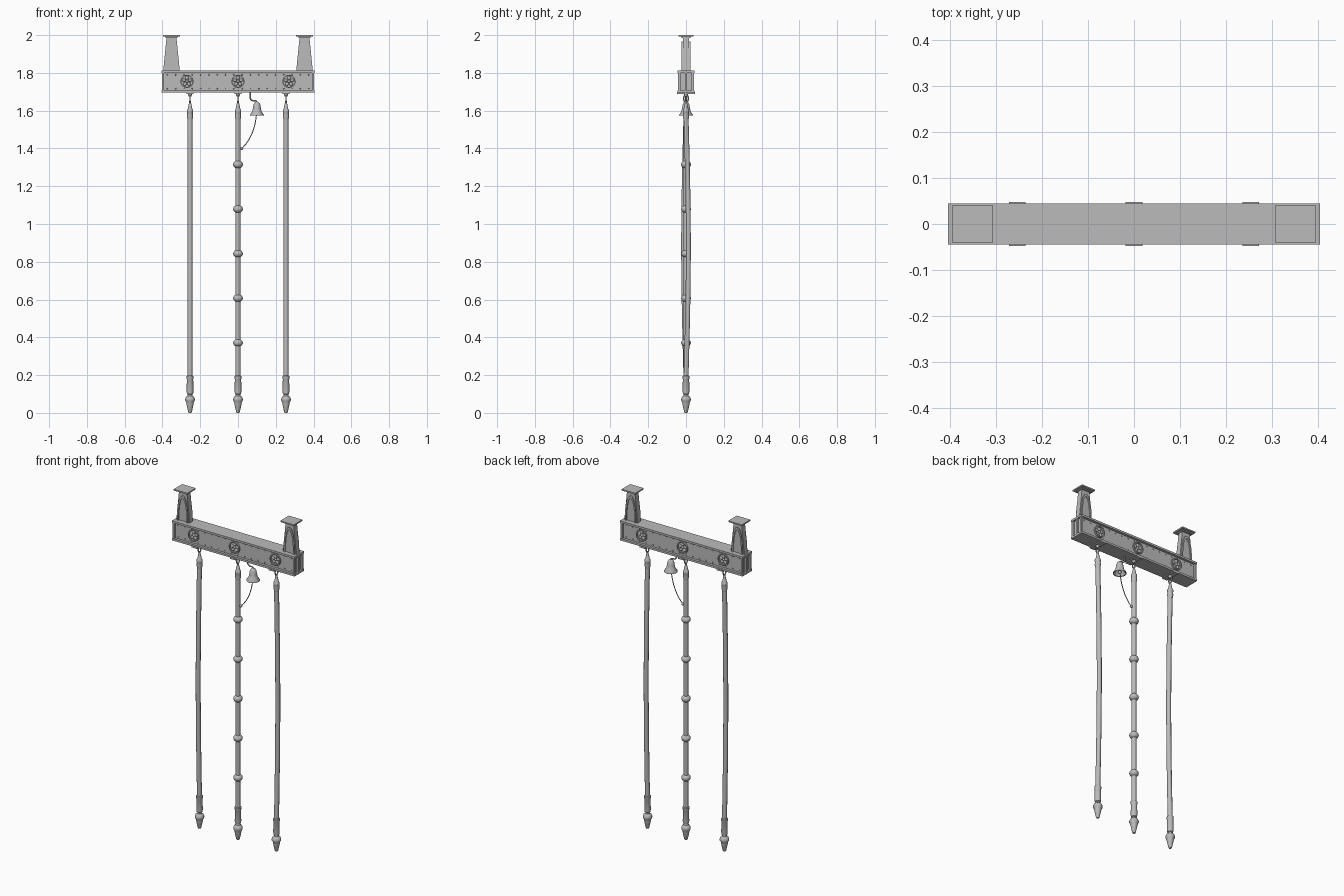
import bpy, bmesh, math
from mathutils import Matrix, Vector

if "Cube" in bpy.data.objects:
    bpy.data.objects.remove(bpy.data.objects["Cube"])

grey = bpy.data.materials.new("cast metal grey")
grey.diffuse_color = (0.5, 0.5, 0.5, 1)
grey.use_nodes = True
grey.node_tree.nodes["Principled BSDF"].inputs["Base Color"].default_value = grey.diffuse_color


def finish(name, bm, smooth=False):
    bmesh.ops.recalc_face_normals(bm, faces=bm.faces)
    me = bpy.data.meshes.new(name)
    bm.to_mesh(me)
    bm.free()
    ob = bpy.data.objects.new(name, me)
    bpy.context.collection.objects.link(ob)
    me.materials.append(grey)
    if smooth:
        bpy.ops.object.select_all(action='DESELECT')
        ob.select_set(True)
        bpy.context.view_layer.objects.active = ob
        bpy.ops.object.shade_smooth_by_angle(angle=math.radians(40))
    return ob


def box(bm, x0, x1, y0, y1, z0, z1):
    m = Matrix.Translation(((x0 + x1) / 2, (y0 + y1) / 2, (z0 + z1) / 2))
    bmesh.ops.create_cube(bm, size=1, matrix=m @ Matrix.Diagonal((x1 - x0, y1 - y0, z1 - z0, 1)))


def prism(bm, outline, y0, y1):
    """Extrude an (x, z) outline along y."""
    a = [bm.verts.new((x, y0, z)) for x, z in outline]
    b = [bm.verts.new((x, y1, z)) for x, z in outline]
    bm.faces.new(a)
    bm.faces.new(b)
    for i in range(len(a)):
        j = (i + 1) % len(a)
        bm.faces.new((a[i], a[j], b[j], b[i]))


def lathe(bm, profile, x, y=0, n=16, cap=True):
    """Turn an (r, z) profile about a vertical axis."""
    rings = [[bm.verts.new((x + r * math.cos(math.tau * i / n), y + r * math.sin(math.tau * i / n), z))
              for i in range(n)] for r, z in profile]
    for a, b in zip(rings, rings[1:]):
        for i in range(n):
            bm.faces.new((a[i], a[(i + 1) % n], b[(i + 1) % n], b[i]))
    if cap:
        bm.faces.new(rings[0])
        bm.faces.new(rings[-1])


def tube(name, pts, r, n=3, closed=False):
    cu = bpy.data.curves.new(name, 'CURVE')
    cu.dimensions = '3D'
    sp = cu.splines.new('POLY')
    sp.points.add(len(pts) - 1)
    for p, c in zip(sp.points, pts):
        p.co = (*c, 1)
    sp.use_cyclic_u = closed
    sp.use_smooth = True
    cu.bevel_depth, cu.bevel_resolution, cu.use_fill_caps = r, n, True
    cu.materials.append(grey)
    ob = bpy.data.objects.new(name, cu)
    bpy.context.collection.objects.link(ob)
    return ob


# Beam: recessed web, flanges, corner posts and end ribs
bm = bmesh.new()
box(bm, -0.393, 0.393, -0.03, 0.03, 1.705, 1.805)
box(bm, -0.405, 0.405, -0.045, 0.045, 1.80, 1.812)
box(bm, -0.405, 0.405, -0.045, 0.045, 1.695, 1.707)
for sx in (-1, 1):
    x0, x1 = sorted((sx * 0.393, sx * 0.403))
    for sy in (-1, 1):
        y0, y1 = sorted((sy * 0.03, sy * 0.043))
        box(bm, x0, x1, y0, y1, 1.705, 1.805)
    box(bm, x0, x1, -0.006, 0.006, 1.705, 1.805)
finish("beam", bm)

# Rivet rows along both web faces
bm = bmesh.new()
for s in (-1, 1):
    for i in range(18):
        for z in (1.717, 1.79):
            bmesh.ops.create_icosphere(bm, subdivisions=1, radius=0.004,
                                       matrix=Matrix.Translation((-0.374 + i * 0.044, s * 0.03, z)))
finish("rivets", bm, True)

# Round flower medallions
bm = bmesh.new()
for x in (-0.27, 0, 0.27):
    for s in (-1, 1):
        place = Matrix.Translation((x, s * 0.03, 1.755)) @ Matrix.Rotation(math.pi / 2, 4, 'X')
        ring = []
        n = 24
        for r, h in ((0.035, 0), (0.035, 0.008), (0.029, 0.008), (0.029, 0)):
            ring.append([bm.verts.new(place @ Vector((r * math.cos(math.tau * i / n),
                         r * math.sin(math.tau * i / n), -s * h))) for i in range(n)])
        for a, b in zip(ring, ring[1:]):
            for i in range(n):
                bm.faces.new((a[i], a[(i + 1) % n], b[(i + 1) % n], b[i]))
        for k in range(5):
            a = math.tau * k / 5 + math.pi / 2
            petal = Matrix.Translation((0.018 * math.cos(a), 0.018 * math.sin(a), 0)) \
                @ Matrix.Rotation(a, 4, 'Z') @ Matrix.Diagonal((0.011, 0.0085, 0.007, 1))
            bmesh.ops.create_uvsphere(bm, u_segments=10, v_segments=6, radius=1, matrix=place @ petal)
        bmesh.ops.create_uvsphere(bm, u_segments=10, v_segments=6, radius=0.008, matrix=place)
finish("medallions", bm, True)

# Tapered ceiling brackets with raised arches and top plates
for side, cx in (("left", -0.352), ("right", 0.352)):
    bm = bmesh.new()
    prism(bm, [(cx - 0.044, 1.81), (cx + 0.044, 1.81), (cx + 0.026, 1.99), (cx - 0.026, 1.99)], -0.016, 0.016)
    arc = [(t, math.pi * t / 12) for t in range(13)]
    outer = [(cx + 0.036 * math.cos(a), 1.81 + 0.155 * math.sin(a) ** 0.8) for t, a in arc]
    inner = [(cx + 0.027 * math.cos(a), 1.81 + 0.14 * math.sin(a) ** 0.8) for t, a in arc]
    for s in (-1, 1):
        prism(bm, outer + inner[::-1], s * 0.016, s * 0.023)
    box(bm, cx - 0.045, cx + 0.045, -0.04, 0.04, 1.992, 2.0)
    box(bm, cx - 0.032, cx + 0.032, -0.024, 0.024, 1.986, 1.993)
    finish(side + "_bracket", bm)

# Hanging ropes: clamp, ring, socket, bowed rope and turned end weight
for side, x, bow in (("left", -0.254, -0.0125), ("middle", 0, 0), ("right", 0.254, 0.0125)):
    bm = bmesh.new()
    box(bm, x - 0.018, x + 0.018, -0.048, 0.048, 1.689, 1.699)
    lathe(bm, [(0.008, 1.675), (0.012, 1.69)], x, n=12)
    finish(side + "_clamp", bm, True)
    tube(side + "_ring", [(x, 0.013 * math.cos(a), 1.665 + 0.019 * math.sin(a))
                          for a in (math.tau * i / 16 for i in range(16))], 0.0035, 2, True)
    bm = bmesh.new()
    lathe(bm, [(0.004, 1.652), (0.006, 1.64), (0.012, 1.61), (0.017, 1.602), (0.017, 1.592),
               (0.015, 1.588), (0.017, 1.572), (0.013, 1.55)], x)
    finish(side + "_socket", bm, True)
    tube(side + "_rope", [(x, bow * math.sin(math.pi * i / 24), 0.18 + 1.4 * i / 24)
                          for i in range(25)], 0.0135)
    bm = bmesh.new()
    lathe(bm, [(0.013, 0.197), (0.019, 0.194), (0.019, 0.182), (0.017, 0.178), (0.018, 0.112), (0.016, 0.1),
               (0.012, 0.097), (0.013, 0.09), (0.021, 0.085), (0.026, 0.074), (0.026, 0.066), (0.02, 0.056),
               (0.019, 0.048), (0.01, 0.005), (0.007, 0)], x)
    finish(side + "_end_weight", bm, True)

# Grip beads on the middle rope
bm = bmesh.new()
for i in range(5):
    m = Matrix.Translation((0, 0, 1.315 - i * 0.236)) @ Matrix.Diagonal((0.026, 0.026, 0.021, 1))
    bmesh.ops.create_uvsphere(bm, u_segments=16, v_segments=10, radius=1, matrix=m)
finish("grip_beads", bm, True)

# Bell with its bent arm, clapper and pull cord
bm = bmesh.new()
lathe(bm, [(0.005, 1.648), (0.012, 1.642), (0.018, 1.632), (0.021, 1.612), (0.025, 1.595), (0.037, 1.578),
           (0.037, 1.574), (0.033, 1.575), (0.022, 1.592), (0.017, 1.612), (0.013, 1.63), (0.004, 1.637)],
      0.1, n=24)
finish("bell", bm, True)
bm = bmesh.new()
bmesh.ops.create_uvsphere(bm, u_segments=12, v_segments=8, radius=0.009,
                          matrix=Matrix.Translation((0.1, 0, 1.582)))
bmesh.ops.create_uvsphere(bm, u_segments=12, v_segments=8, radius=0.008,
                          matrix=Matrix.Translation((0.02, 0, 1.4)))
finish("clapper_and_cord_knob", bm, True)
tube("bell_arm", [(0.065, 0, 1.7), (0.065, 0, 1.665), (0.069, 0, 1.657), (0.078, 0, 1.653),
                  (0.09, 0, 1.653), (0.098, 0, 1.65), (0.1, 0, 1.642)], 0.004, 2)
p0, p1, p2 = Vector((0.1, 0, 1.63)), Vector((0.1, 0, 1.475)), Vector((0.02, 0, 1.4))
tube("pull_cord", [p0 * (1 - t) ** 2 + p1 * 2 * t * (1 - t) + p2 * t * t
                   for t in (i / 14 for i in range(15))], 0.0025, 2)
